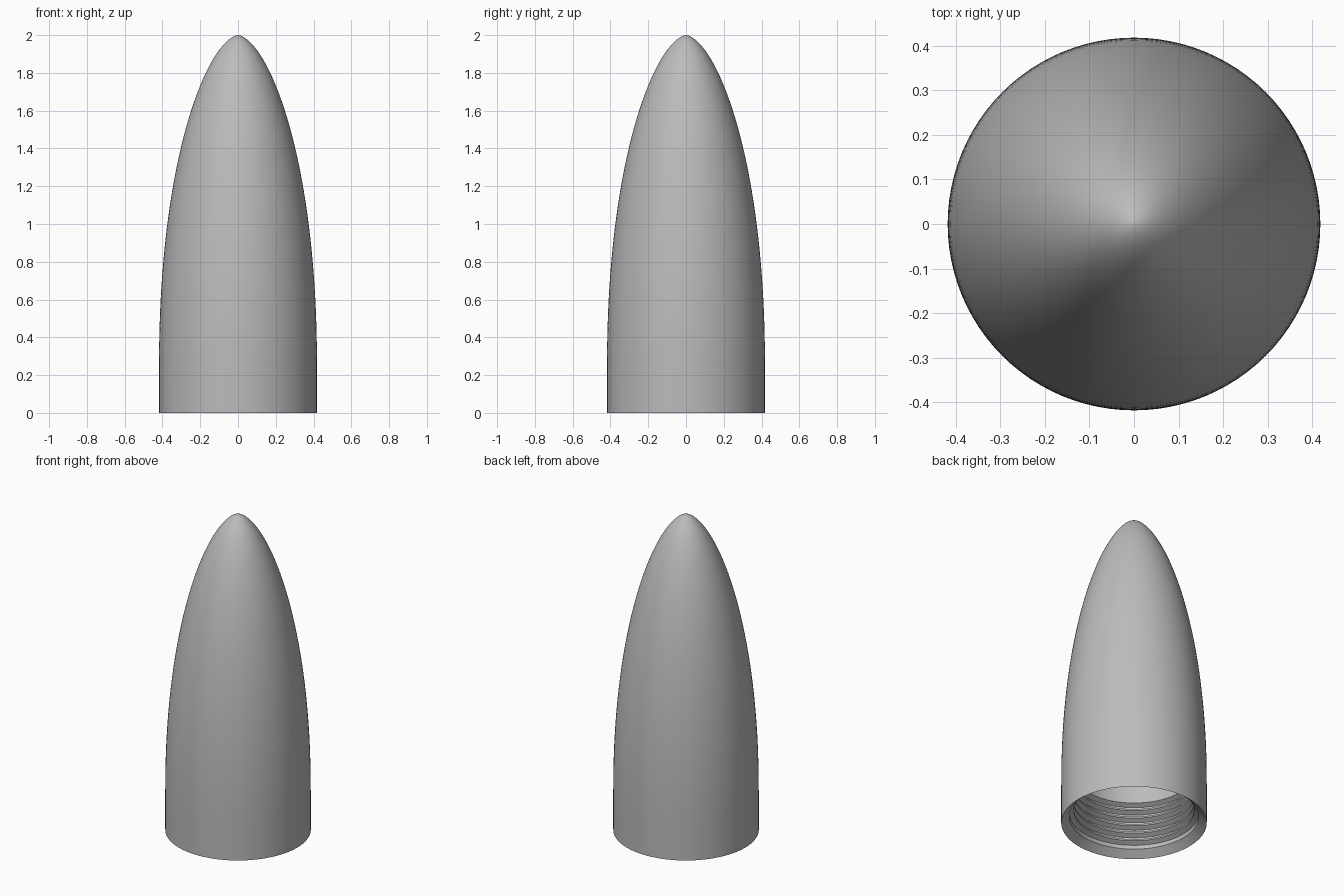
import bpy, bmesh, math

cube = bpy.data.objects.get("Cube")
if cube:
    bpy.data.objects.remove(cube, do_unlink=True)

SEGMENTS = 96
RADIUS = 0.418

grey = bpy.data.materials.new("light grey")
grey.use_nodes = True
colour = (0.5, 0.5, 0.5, 1)
grey.diffuse_color = colour
grey.node_tree.nodes["Principled BSDF"].inputs["Base Color"].default_value = colour


def ogive(base_radius, start, tip, steps=48):
    """Curved nose from a vertical wall at start to a small rounded tip."""
    points = []
    for i in range(steps + 1):
        t = math.sin(i / steps * math.pi / 2)
        r = base_radius * max(0, 1 - t ** 2.1) ** 0.6
        points.append((r, start + (tip - start) * t))
    return points


def lathe(name, profile):
    bm = bmesh.new()
    verts = [bm.verts.new((r, 0, z)) for r, z in profile]
    edges = [bm.edges.new(pair) for pair in zip(verts, verts[1:])]
    bmesh.ops.spin(bm, geom=verts + edges, axis=(0, 0, 1), cent=(0, 0, 0),
                   angle=math.tau, steps=SEGMENTS, use_duplicate=False)
    bmesh.ops.remove_doubles(bm, verts=bm.verts, dist=0.0002)
    bmesh.ops.recalc_face_normals(bm, faces=bm.faces)
    mesh = bpy.data.meshes.new(name)
    bm.to_mesh(mesh)
    bm.free()
    mesh.materials.append(grey)
    obj = bpy.data.objects.new(name, mesh)
    bpy.context.collection.objects.link(obj)
    bpy.ops.object.select_all(action="DESELECT")
    obj.select_set(True)
    bpy.context.view_layer.objects.active = obj
    bpy.ops.object.shade_smooth_by_angle(angle=math.radians(30))
    return obj


# Outer skin, from the tip down to the sharp bottom rim
outer = ogive(RADIUS, 0.25, 2.0)[::-1] + [(RADIUS, 0)]

# Chamfered mouth and screw thread ridges inside
thread = [(0.372, 0.04), (0.372, 0.065)]
for i in range(5):
    z = 0.065 + i * 0.05
    thread += [(0.345, z + 0.015), (0.345, z + 0.025),
               (0.372, z + 0.04), (0.372, z + 0.05)]

# Smooth hollow above the thread
cavity = [(0.345, 0.33)] + ogive(0.345, 0.35, 1.88)

lathe("nose_cone_shell", outer + thread + cavity)
